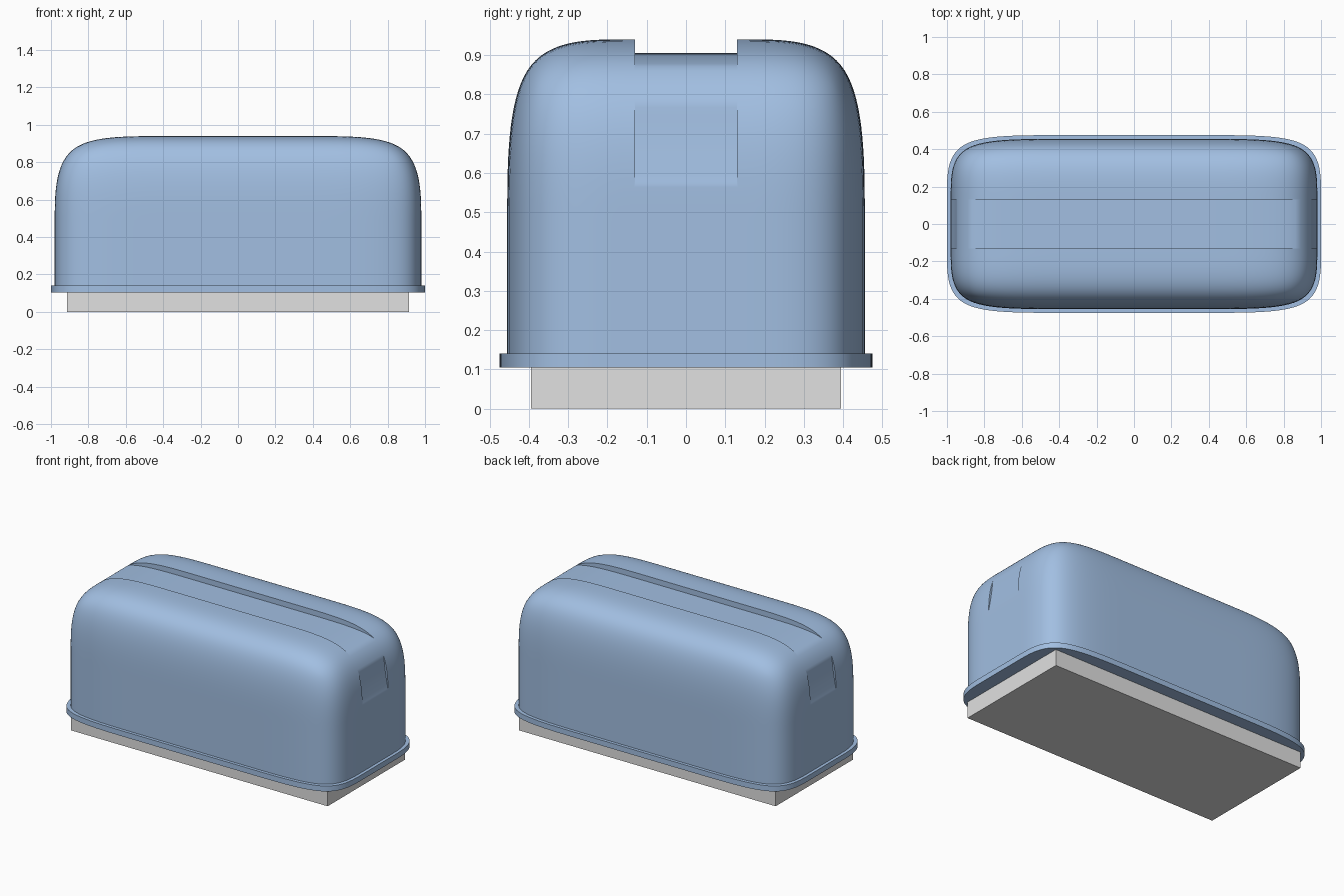
import bpy, bmesh, math

if "Cube" in bpy.data.objects:
    bpy.data.objects.remove(bpy.data.objects["Cube"])

def material(name, rgb):
    m = bpy.data.materials.new(name)
    m.diffuse_color = (*rgb, 1)
    m.use_nodes = True
    m.node_tree.nodes["Principled BSDF"].inputs["Base Color"].default_value = m.diffuse_color
    return m

BLUE = material("soft blue", (0.36, 0.52, 0.76))
GREY = material("light grey", (0.75, 0.75, 0.75))

def make(name, bm, mat):
    bmesh.ops.recalc_face_normals(bm, faces=bm.faces)
    me = bpy.data.meshes.new(name)
    bm.to_mesh(me)
    bm.free()
    ob = bpy.data.objects.new(name, me)
    bpy.context.collection.objects.link(ob)
    me.materials.append(mat)
    return ob

def box(hx, hy, z0, z1):
    bm = bmesh.new()
    bmesh.ops.create_cube(bm, size=2)
    for v in bm.verts:
        v.co = (v.co.x * hx, v.co.y * hy, z0 if v.co.z < 0 else z1)
    return bm

def smooth(ob, angle):
    bpy.ops.object.select_all(action='DESELECT')
    bpy.context.view_layer.objects.active = ob
    ob.select_set(True)
    bpy.ops.object.shade_smooth_by_angle(angle=math.radians(angle))

def apply_modifiers(ob):
    dg = bpy.context.evaluated_depsgraph_get()
    me = bpy.data.meshes.new_from_object(ob.evaluated_get(dg))
    ob.modifiers.clear()
    ob.data = me

# rounded cover: open box cage with support loops, subdivided
HX, HY, Z0, Z1 = 0.98, 0.455, 0.14, 0.94
bm = box(HX, HY, Z0, Z1)
bm.faces.ensure_lookup_table()
bmesh.ops.delete(bm, geom=[f for f in bm.faces if f.calc_center_median().z < Z0 + 0.01],
                 context='FACES_ONLY')
for co, no in [((0.45, 0, 0), (1, 0, 0)), ((-0.45, 0, 0), (1, 0, 0)),
               ((0, 0.15, 0), (0, 1, 0)), ((0, -0.15, 0), (0, 1, 0)),
               ((0, 0, 0.46), (0, 0, 1))]:
    bmesh.ops.bisect_plane(bm, geom=bm.verts[:] + bm.edges[:] + bm.faces[:],
                           plane_co=co, plane_no=no)
cover = make("cover", bm, BLUE)
sub = cover.modifiers.new("round", 'SUBSURF')
sub.levels = sub.render_levels = 4
sub.boundary_smooth = 'ALL'
apply_modifiers(cover)

# close the underside and keep its outline for the rim
bm = bmesh.new()
bm.from_mesh(cover.data)
cap = bmesh.ops.holes_fill(bm, edges=[e for e in bm.edges if e.is_boundary], sides=0)["faces"][0]
outline = [(v.co.x / HX, v.co.y * 0.475 / HY) for v in cap.verts]
bmesh.ops.recalc_face_normals(bm, faces=bm.faces)
bm.to_mesh(cover.data)
bm.free()

# strap groove cutter: solid above a curved floor line
def spline(pts, n=10):
    out = []
    for i in range(len(pts) - 3):
        a, b, c, d = pts[i:i + 4]
        for k in range(n):
            t = k / n
            w = ((1 - t) ** 3, 3 * t**3 - 6 * t**2 + 4, -3 * t**3 + 3 * t**2 + 3 * t + 1, t**3)
            out.append(tuple(sum(wi * p[j] for wi, p in zip(w, (a, b, c, d))) / 6 for j in (0, 1)))
    return out

half = spline([(-0.45, 0.905), (0.45, 0.905), (0.945, 0.905), (0.945, 0.74),
               (0.99, 0.51), (1.035, 0.28)])
half = [p for p in half if p[1] > 0.5 and p[0] < 0.981] + [(0.984, 0.555), (1.1, 0.555), (1.1, 1.1)]
profile = half + [(-x, z) for x, z in reversed(half)]
bm = bmesh.new()
face = bm.faces.new([bm.verts.new((x, -0.13, z)) for x, z in profile])
ext = bmesh.ops.extrude_face_region(bm, geom=[face])["geom"]
for v in ext:
    if isinstance(v, bmesh.types.BMVert):
        v.co.y = 0.13
cutter = make("groove_cutter", bm, BLUE)
cutter.hide_render = True
cut = cover.modifiers.new("groove", 'BOOLEAN')
cut.operation, cut.object, cut.solver = 'DIFFERENCE', cutter, 'EXACT'
apply_modifiers(cover)
bpy.data.objects.remove(cutter)
smooth(cover, 25)

# flat rim around the bottom of the cover
bm = bmesh.new()
face = bm.faces.new([bm.verts.new((x, y, 0.105)) for x, y in outline])
ext = bmesh.ops.extrude_face_region(bm, geom=[face])["geom"]
for v in ext:
    if isinstance(v, bmesh.types.BMVert):
        v.co.z = 0.14
smooth(make("rim", bm, BLUE), 30)

# base block
make("base", box(0.915, 0.394, 0, 0.105), GREY)
